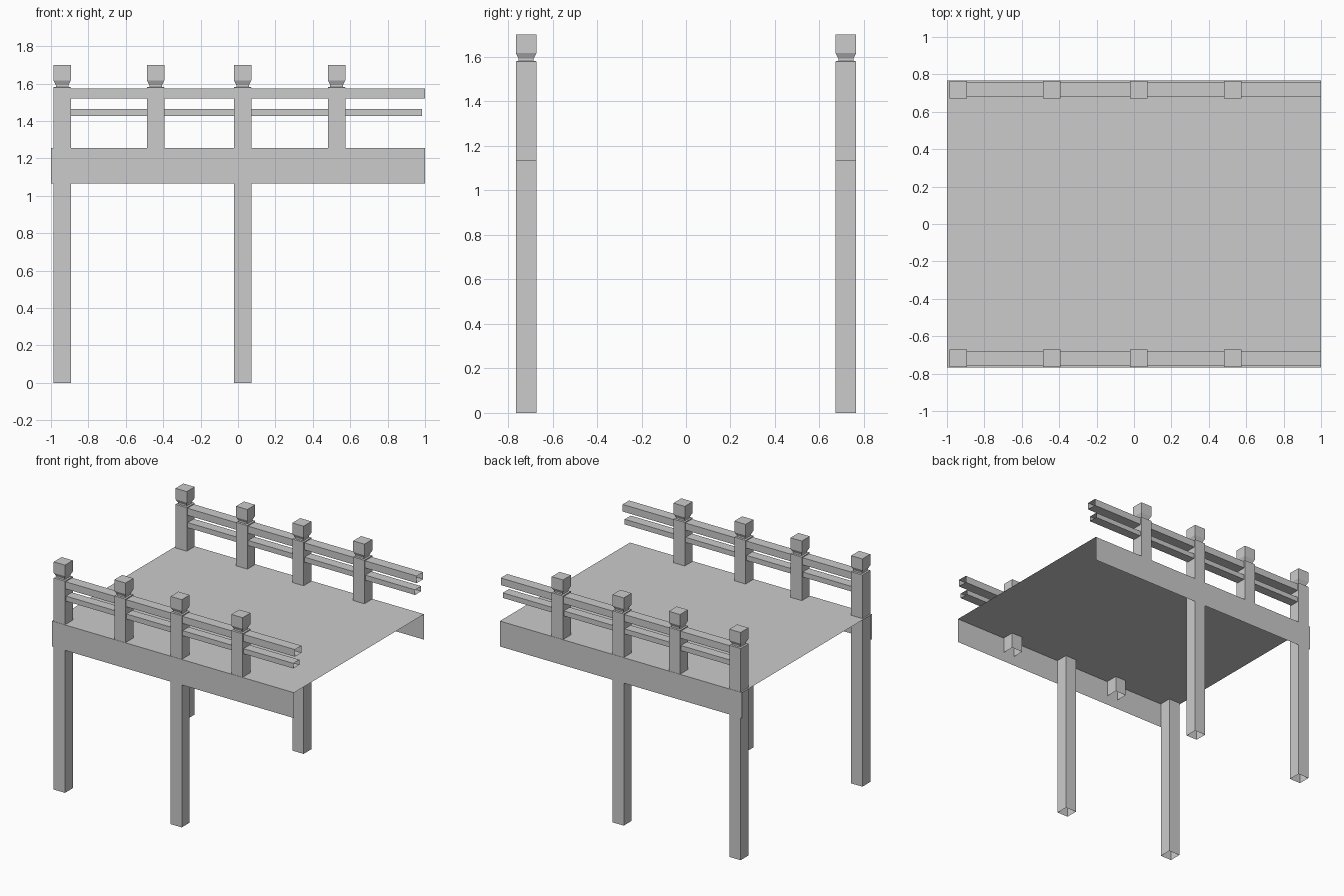
import bpy

if "Cube" in bpy.data.objects:
    bpy.data.objects.remove(bpy.data.objects["Cube"])


def make(name, rings, closed=True, cap=False, mirror=True):
    """Skin faces between successive rings of points; ends stay open unless capped."""
    n = len(rings[0])
    verts = [p for r in rings for p in r]
    faces = []
    for k in range(len(rings) - 1):
        a, b = k * n, (k + 1) * n
        for i in range(n if closed else n - 1):
            j = (i + 1) % n
            faces.append((a + i, a + j, b + j, b + i))
    if cap:
        faces.append(tuple(range(len(verts) - n, len(verts))))
    mesh = bpy.data.meshes.new(name)
    mesh.from_pydata(verts, [], faces)
    mesh.update()
    ob = bpy.data.objects.new(name, mesh)
    bpy.context.collection.objects.link(ob)
    if mirror:
        m = ob.modifiers.new("other_side", 'MIRROR')
        m.use_axis = (False, True, False)
    return ob


CORNERS = [(-1, -1), (1, -1), (1, 1), (-1, 1)]
HALF, POST_Y = 0.0465, -0.7185


def post(name, x, bottom):
    # square shaft, pinched neck, block finial
    profile = [(HALF, bottom), (HALF, 1.58), (0.034, 1.582), (0.034, 1.592),
               (HALF, 1.617), (HALF, 1.70)]
    make(name, [[(x + r * sx, POST_Y + r * sy, z) for sx, sy in CORNERS]
                for r, z in profile], cap=True)


def rail(name, x0, x1, z0, z1, depth):
    # rectangular tube with open ends
    hz, zc = (z1 - z0) / 2, (z0 + z1) / 2
    make(name, [[(x, POST_Y + depth / 2 * sy, zc + hz * sz) for sy, sz in CORNERS]
                for x in (x0, x1)])


# Deck sheet with a hanging side board along each long edge
section = [(0.767, 1.065), (0.767, 1.255), (-0.767, 1.255), (-0.767, 1.065)]
make("deck", [[(x, y, z) for y, z in section] for x in (-1, 1)],
     closed=False, mirror=False)

# Long posts reach the ground, short ones stop just under the deck
for i, x in enumerate((-0.94, 0.025)):
    post(f"leg_post_{i + 1}", x, 0.0)
for i, x in enumerate((-0.44, 0.527)):
    post(f"railing_post_{i + 1}", x, 1.135)

# Handrails
rail("upper_rail", -0.92, 1.0, 1.52, 1.573, 0.077)
rail("lower_rail", -0.92, 0.985, 1.427, 1.465, 0.072)
